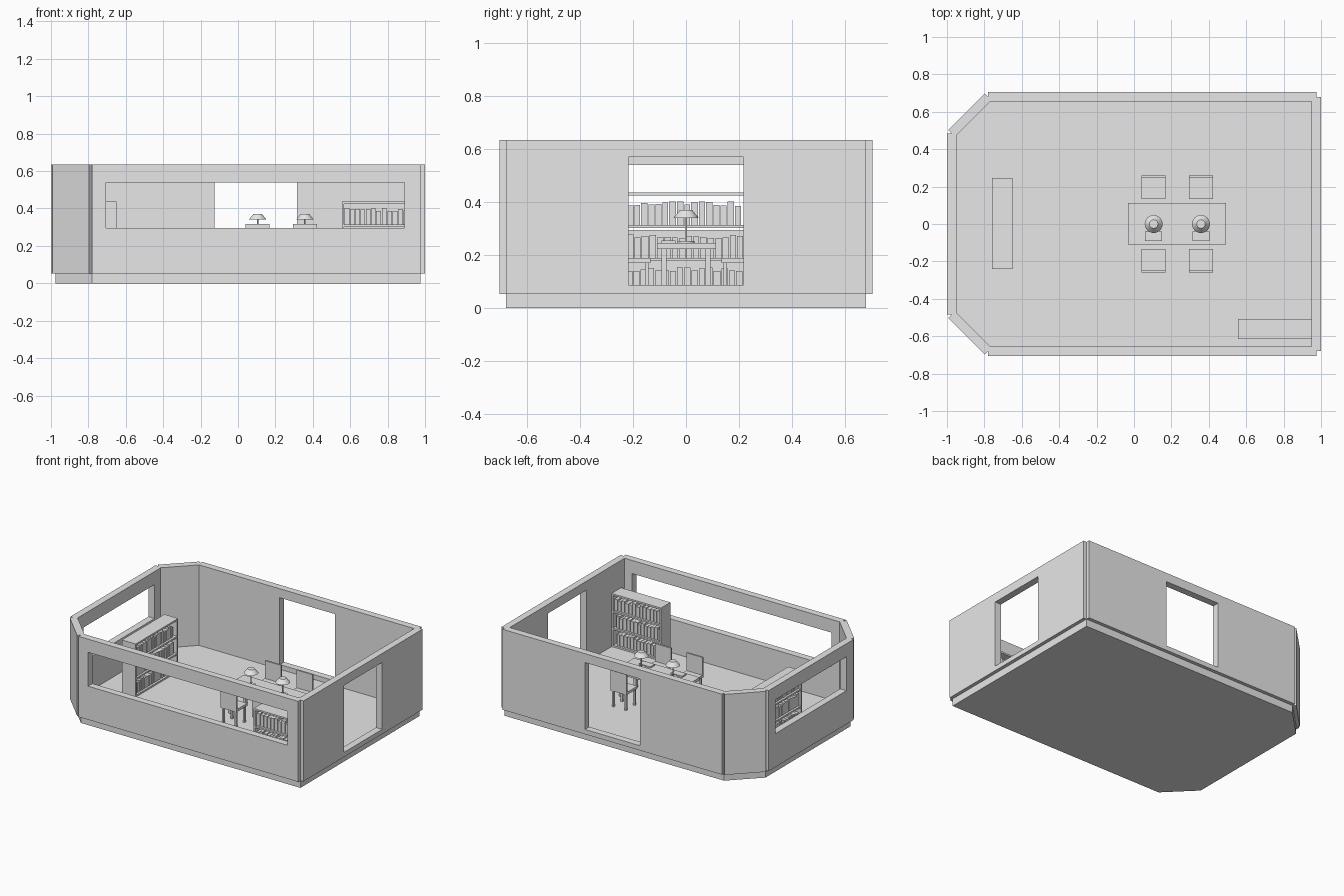
import bpy
import bmesh
import random
from mathutils import Matrix, Vector

random.seed(4)
if "Cube" in bpy.data.objects:
    bpy.data.objects.remove(bpy.data.objects["Cube"], do_unlink=True)

grey = bpy.data.materials.new("plain grey")
grey.use_nodes = True
grey.diffuse_color = (0.8, 0.8, 0.8, 1)
grey.node_tree.nodes["Principled BSDF"].inputs["Base Color"].default_value = (0.8, 0.8, 0.8, 1)

FLOOR = 0.053
TOP = 0.635
THICK = 0.05
EDGE_X, EDGE_Y, CUT = 0.975, 0.68, 0.195


def finish(name, bm, smooth=False):
    bmesh.ops.recalc_face_normals(bm, faces=bm.faces)
    mesh = bpy.data.meshes.new(name)
    bm.to_mesh(mesh)
    bm.free()
    mesh.materials.append(grey)
    obj = bpy.data.objects.new(name, mesh)
    bpy.context.collection.objects.link(obj)
    if smooth:
        bpy.ops.object.select_all(action="DESELECT")
        obj.select_set(True)
        bpy.context.view_layer.objects.active = obj
        bpy.ops.object.shade_smooth_by_angle()
    return obj


def add_box(bm, low, high):
    low, high = Vector(low), Vector(high)
    place = Matrix.Translation((low + high) / 2) @ Matrix.Diagonal((*(high - low), 1))
    bmesh.ops.create_cube(bm, size=1, matrix=place)


def add_cone(bm, x, y, low, high, r_low, r_high):
    bmesh.ops.create_cone(bm, cap_ends=True, segments=24, radius1=r_low, radius2=r_high,
                          depth=high - low,
                          matrix=Matrix.Translation((x, y, (low + high) / 2)))


def wall(name, start, end, opening=None):
    """Wall standing on a floor edge; opening is (from, to, bottom, top) along it."""
    start, end = Vector((*start, 0)), Vector((*end, 0))
    along = (end - start).normalized()
    across = along.cross(Vector((0, 0, 1))) * THICK / 2
    bm = bmesh.new()

    def ring(u0, u1, z0, z1, side):
        corners = ((u0, z0), (u1, z0), (u1, z1), (u0, z1))
        return [bm.verts.new(start + along * u + across * side + Vector((0, 0, z)))
                for u, z in corners]

    def bridge(a, b):
        for i in range(4):
            j = (i + 1) % 4
            bm.faces.new((a[i], a[j], b[j], b[i]))

    outer = [ring(0, (end - start).length, FLOOR, TOP, s) for s in (-1, 1)]
    bridge(*outer)
    if opening:
        inner = [ring(*opening, s) for s in (-1, 1)]
        bridge(*inner)
        for a, b in zip(outer, inner):
            bridge(a, b)
    else:
        for face in outer:
            bm.faces.new(face)
    finish(name, bm)


# Floor slab with two cut corners
outline = [(EDGE_X, -EDGE_Y), (EDGE_X, EDGE_Y), (CUT - EDGE_X, EDGE_Y),
           (-EDGE_X, EDGE_Y - CUT), (-EDGE_X, CUT - EDGE_Y), (CUT - EDGE_X, -EDGE_Y)]
bm = bmesh.new()
base = bm.faces.new([bm.verts.new((x, y, 0)) for x, y in outline])
raised = bmesh.ops.extrude_face_region(bm, geom=[base])["geom"]
bmesh.ops.translate(bm, vec=(0, 0, FLOOR),
                    verts=[v for v in raised if isinstance(v, bmesh.types.BMVert)])
if not base.is_valid or len(bm.faces) < 8:
    bm.faces.new([v for v in bm.verts if v.co.z == 0][:6])
finish("floor", bm)

# Walls around the floor outline, with doorways and windows
SILL, HEAD, STEP, DOOR = 0.295, 0.54, 0.087, 0.57
wall("right_side_wall", outline[0], outline[1], (EDGE_Y - 0.218, EDGE_Y + 0.218, STEP, DOOR))
wall("back_wall", outline[1], outline[2], (EDGE_X - 0.315, EDGE_X + 0.125, STEP, DOOR))
wall("back_corner_wall", outline[2], outline[3])
wall("left_side_wall", outline[3], outline[4], (0.08, 0.89, SILL, HEAD))
wall("front_corner_wall", outline[4], outline[5])
wall("front_wall", outline[5], outline[0], (0.075, 1.67, SILL, HEAD))


def bookcase(name, low, high, along_y):
    """Open-backed bookcase with three rows of books."""
    (x0, y0), (x1, y1) = low, high
    u0, u1, v0, v1 = (y0, y1, x0, x1) if along_y else (x0, x1, y0, y1)

    def part(bm, a, b, c, d, z0, z1):
        if along_y:
            add_box(bm, (c, a, z0), (d, b, z1))
        else:
            add_box(bm, (a, c, z0), (b, d, z1))

    board, top = 0.012, 0.437
    case, books = bmesh.new(), bmesh.new()
    part(case, u0, u0 + board, v0, v1, FLOOR, top)
    part(case, u1 - board, u1, v0, v1, FLOOR, top)
    pitch = (top - board - FLOOR) / 3
    for level in range(4):
        z = FLOOR + level * pitch
        part(case, u0 + board, u1 - board, v0, v1, z, z + board)
        if level == 3:
            break
        u = u0 + board + 0.003
        while u < u1 - board - 0.024:
            width = random.uniform(0.021, 0.026)
            height = random.uniform(0.072, 0.09)
            part(books, u, u + width, v0 + 0.015, v1 - 0.015, z + board, z + board + height)
            u += width + 0.004
    finish(name, case)
    finish(name + "_books", books)


bookcase("side_bookcase", (-0.76, -0.24), (-0.65, 0.245), True)
bookcase("front_bookcase", (0.555, -0.615), (0.95, -0.507), False)

# Table
TABLE = 0.245
bm = bmesh.new()
add_box(bm, (-0.033, -0.11, TABLE - 0.022), (0.493, 0.113, TABLE))
for x in (0.0, 0.46):
    for y in (-0.083, 0.083):
        add_box(bm, (x - 0.01, y - 0.01, FLOOR), (x + 0.01, y + 0.01, TABLE - 0.022))
finish("table", bm)

# Chairs, lamps and books at each place
for number, x in enumerate((0.105, 0.358), 1):
    for side, label in ((-1, "front"), (1, "back")):
        bm = bmesh.new()
        near, far, panel = 0.135 * side, 0.26 * side, 0.247 * side
        half = 0.064
        add_box(bm, (x - half, min(near, far), 0.17), (x + half, max(near, far), 0.188))
        add_box(bm, (x - half, min(panel, far), 0.188), (x + half, max(panel, far), 0.316))
        for dx in (-0.05, 0.05):
            for y in (0.148 * side, 0.246 * side):
                add_box(bm, (x + dx - 0.007, y - 0.007, FLOOR), (x + dx + 0.007, y + 0.007, 0.17))
        finish(f"{label}_chair_{number}", bm)

    bm = bmesh.new()
    add_cone(bm, x, 0, TABLE, TABLE + 0.008, 0.033, 0.033)
    add_cone(bm, x, 0, TABLE + 0.008, 0.345, 0.004, 0.004)
    add_cone(bm, x, 0, 0.34, 0.37, 0.048, 0.023)
    finish(f"lamp_{number}", bm, smooth=True)

    bm = bmesh.new()
    add_box(bm, (x - 0.045, -0.092, TABLE), (x + 0.045, -0.04, TABLE + 0.01))
    finish(f"table_book_{number}", bm)
